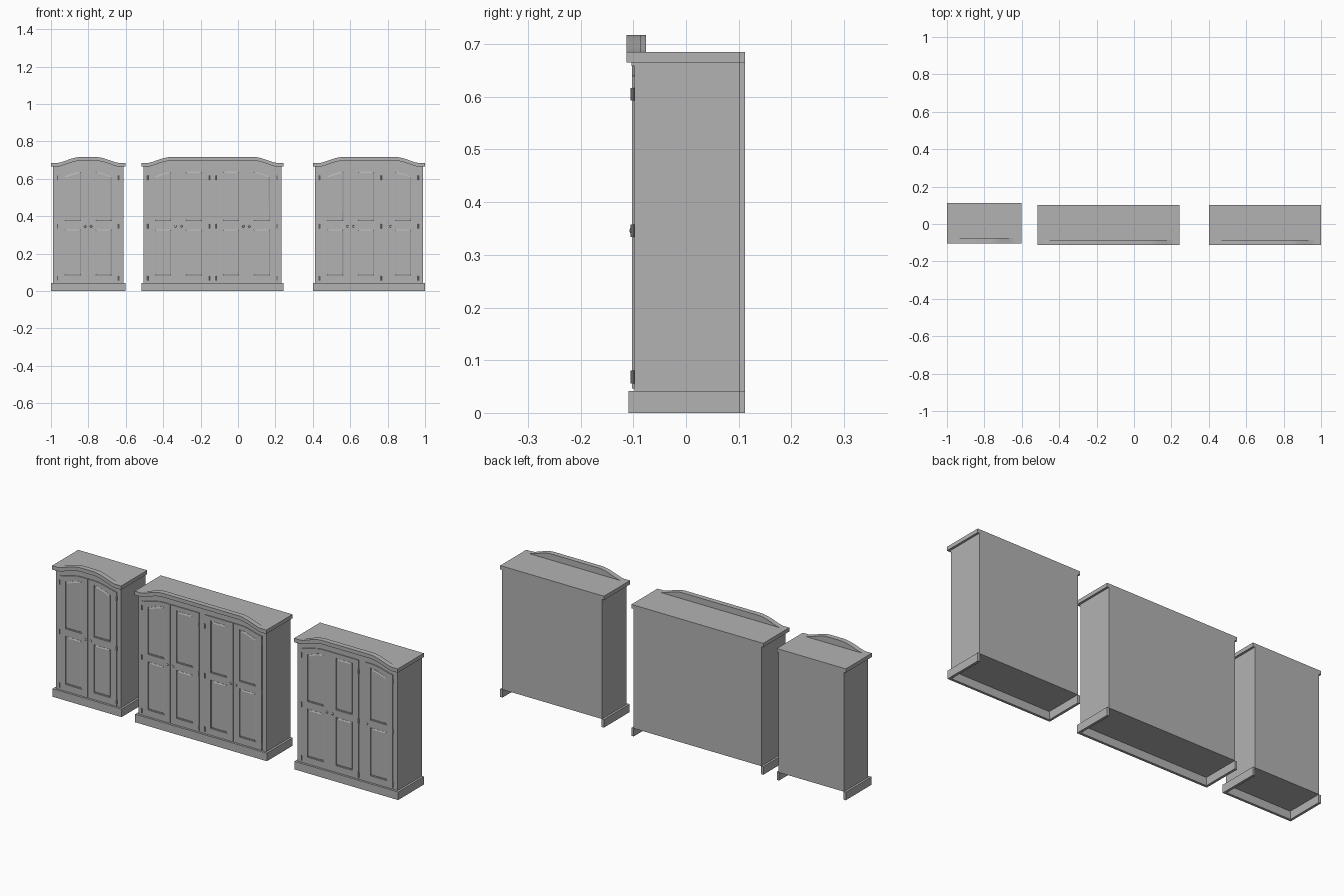
import bpy, bmesh, math
from mathutils import Matrix

cube = bpy.data.objects.get("Cube")
if cube:
    bpy.data.objects.remove(cube, do_unlink=True)

GREY = (0.45, 0.45, 0.45, 1)
mat = bpy.data.materials.new("plain grey")
mat.use_nodes = True
mat.diffuse_color = GREY
mat.node_tree.nodes["Principled BSDF"].inputs["Base Color"].default_value = GREY

# Shared depths and heights
BACK, CROWN, PLINTH, FACE, DOOR, ARCH_BACK = 0.107, -0.108, -0.104, -0.093, -0.0975, -0.081
PLINTH_TOP, BODY_TOP, SLAB_TOP, ARCH_RISE = 0.042, 0.665, 0.685, 0.032
DOOR_W, POST, STILE, SIDE = 0.165, 0.033, 0.034, 0.011


def finish(bm, name, smooth=False):
    mesh = bpy.data.meshes.new(name)
    bm.to_mesh(mesh)
    bm.free()
    mesh.materials.append(mat)
    for p in mesh.polygons:
        p.use_smooth = smooth
    ob = bpy.data.objects.new(name, mesh)
    bpy.context.collection.objects.link(ob)
    return ob


def slab(bm, x0, x1, low, high, y0, y1):
    """Board between two heights (numbers or curves of x); returns its front face."""
    def edge(h):
        if not callable(h):
            return [(x0, h), (x1, h)]
        n = max(6, round((x1 - x0) / 0.011))
        return [(x0 + (x1 - x0) * i / n, h(x0 + (x1 - x0) * i / n)) for i in range(n + 1)]
    outline = edge(low) + edge(high)[::-1]
    front = [bm.verts.new((x, y0, z)) for x, z in outline]
    back = [bm.verts.new((x, y1, z)) for x, z in outline]
    face = bm.faces.new(front)
    bm.faces.new(back[::-1])
    for i in range(len(front)):
        j = (i + 1) % len(front)
        bm.faces.new((front[j], front[i], back[i], back[j]))
    return face


def wardrobe(label, x0, x1, dy, groups):
    def rise(x):
        t = (min(x - x0, x1 - x) - 0.035) / 0.13
        return math.sin(math.pi / 2 * min(max(t, 0), 1)) ** 1.4

    def curve(base, height):
        return lambda x: base + height * rise(x)

    parts = []

    def add(bm, name, smooth=False):
        parts.append(finish(bm, label + "_" + name, smooth))

    # Carcass with an arched front board
    bm = bmesh.new()
    slab(bm, x0 + SIDE, x1 - SIDE, PLINTH_TOP, BODY_TOP, ARCH_BACK, BACK)
    slab(bm, x0 + SIDE, x1 - SIDE, PLINTH_TOP, curve(BODY_TOP, ARCH_RISE), FACE, ARCH_BACK)
    add(bm, "carcass")

    # Plinth, open underneath and at the back
    bm = bmesh.new()
    slab(bm, x0, x1, 0, PLINTH_TOP, PLINTH, PLINTH + 0.013)
    for a in (x0, x1 - 0.013):
        slab(bm, a, a + 0.013, 0, PLINTH_TOP, PLINTH + 0.013, BACK)
    add(bm, "plinth")

    # Flat top and arched cornice
    bm = bmesh.new()
    slab(bm, x0, x1, BODY_TOP, SLAB_TOP, ARCH_BACK, BACK)
    add(bm, "top_board")
    bm = bmesh.new()
    slab(bm, x0, x1, curve(BODY_TOP, ARCH_RISE), curve(SLAB_TOP, ARCH_RISE), CROWN, ARCH_BACK)
    add(bm, "cornice")
    bm = bmesh.new()
    slab(bm, x0 + SIDE, x1 - SIDE, curve(BODY_TOP - 0.007, ARCH_RISE),
         curve(BODY_TOP, ARCH_RISE), FACE - 0.005, FACE)
    add(bm, "cornice_bead")

    # Doors: frame, raised panels, knob and hinges
    frames, panels, knobs, hinges = (bmesh.new() for _ in range(4))
    door_top, panel_top = curve(0.639, 0.025), curve(0.605, 0.037)
    rails = (0.08, 0.333, 0.37)
    x = (x0 + x1 - sum(groups) * DOOR_W - (len(groups) - 1) * POST) / 2
    for count in groups:
        for i in range(count):
            a, b = x + 0.001, x + DOOR_W - 0.001
            pa, pb = a + STILE, b - STILE
            for s, e in ((a, pa), (pb, b)):
                slab(frames, s, e, PLINTH_TOP + 0.004, door_top, DOOR, FACE)
            slab(frames, pa, pb, PLINTH_TOP + 0.004, rails[0], DOOR, FACE)
            slab(frames, pa, pb, rails[1], rails[2], DOOR, FACE)
            slab(frames, pa, pb, panel_top, door_top, DOOR, FACE)
            g = 0.004
            fields = [slab(panels, pa + g, pb - g, rails[0] + g, rails[1] - g, FACE - 0.001, FACE),
                      slab(panels, pa + g, pb - g, rails[2] + g,
                           lambda u: panel_top(u) - g, FACE - 0.001, FACE)]
            panels.normal_update()
            bmesh.ops.inset_individual(panels, faces=fields, thickness=0.008, depth=0.003)
            opens_left = i == 0 and count == 2
            knob_x, hinge_x = (b - 0.015, a) if opens_left else (a + 0.015, b)
            bmesh.ops.create_uvsphere(
                knobs, u_segments=12, v_segments=8, radius=0.006,
                matrix=Matrix.Translation((knob_x, DOOR - 0.001, 0.346)) @ Matrix.Diagonal((1, 0.6, 1, 1)))
            for z in (0.068, 0.346, 0.605):
                bmesh.ops.create_cone(hinges, cap_ends=True, segments=10, radius1=0.004, radius2=0.004,
                                      depth=0.024, matrix=Matrix.Translation((hinge_x, DOOR + 0.001, z)))
            x += DOOR_W
        x += POST
    add(frames, "door_frames")
    add(panels, "door_panels")
    add(knobs, "door_knobs", True)
    add(hinges, "door_hinges")

    for ob in parts:
        ob.data.transform(Matrix.Translation((0, dy, 0)))


wardrobe("two_door_wardrobe", -1.0, -0.602, 0.005, (2,))
wardrobe("four_door_wardrobe", -0.517, 0.243, -0.005, (2, 2))
wardrobe("three_door_wardrobe", 0.402, 1.0, -0.005, (2, 1))
